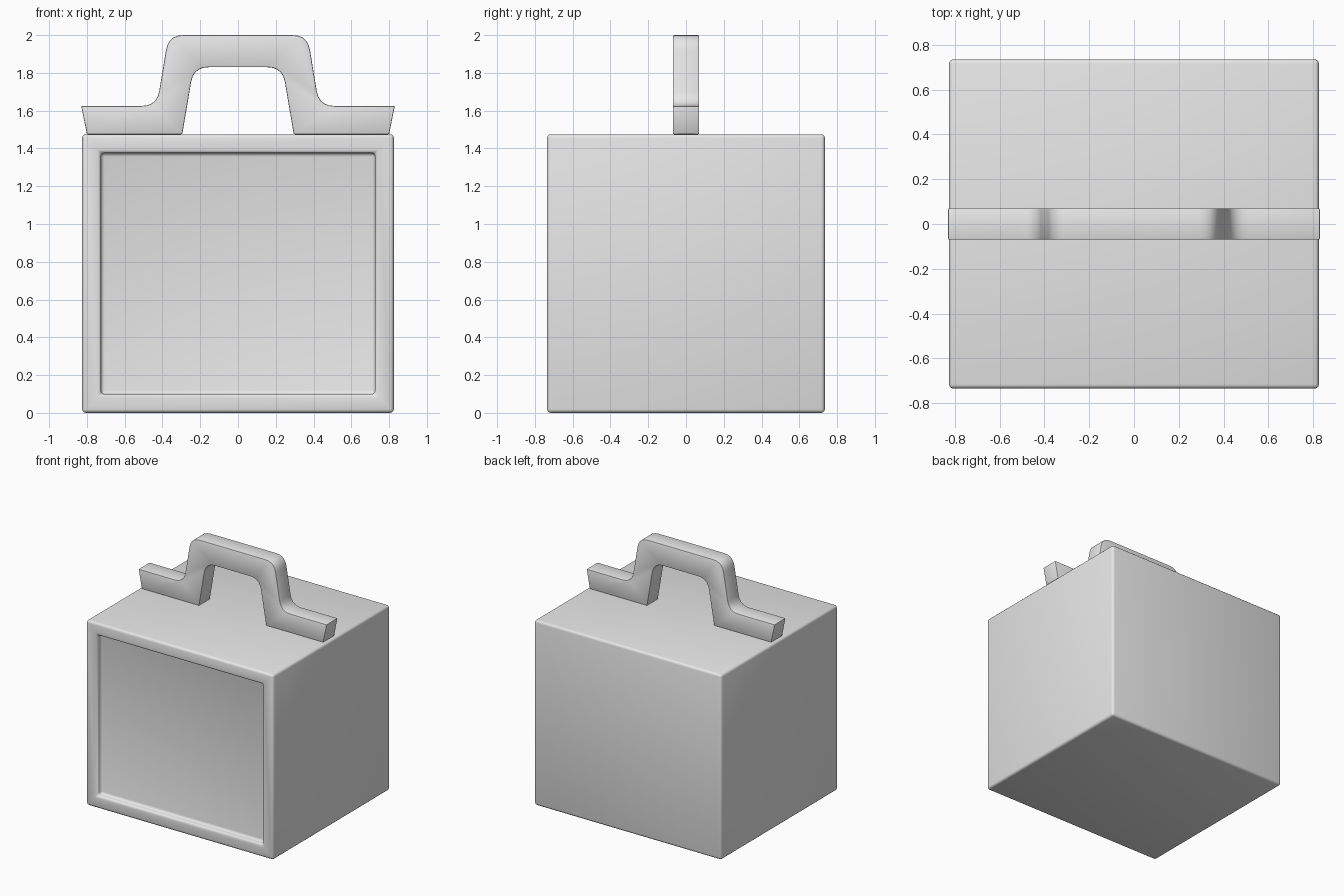
import bpy, bmesh, math
from mathutils import Vector

if "Cube" in bpy.data.objects:
    bpy.data.objects.remove(bpy.data.objects["Cube"], do_unlink=True)

grey = bpy.data.materials.new("light_grey")
grey.use_nodes = True
grey.diffuse_color = (0.8, 0.8, 0.8, 1)
grey.node_tree.nodes["Principled BSDF"].inputs["Base Color"].default_value = (0.8, 0.8, 0.8, 1)


def finish(bm, name, bevel, segments, angle):
    """Turn a bmesh into a bevelled, smooth-shaded object."""
    bmesh.ops.recalc_face_normals(bm, faces=bm.faces)
    mesh = bpy.data.meshes.new(name)
    bm.to_mesh(mesh)
    bm.free()
    mesh.materials.append(grey)
    obj = bpy.data.objects.new(name, mesh)
    bpy.context.collection.objects.link(obj)
    mod = obj.modifiers.new("soft_edges", "BEVEL")
    mod.width = bevel
    mod.segments = segments
    mod.limit_method = "ANGLE"
    mod.angle_limit = math.radians(40)
    bpy.ops.object.select_all(action="DESELECT")
    obj.select_set(True)
    bpy.context.view_layer.objects.active = obj
    bpy.ops.object.modifier_apply(modifier=mod.name)
    bpy.ops.object.shade_smooth_by_angle(angle=math.radians(angle))
    return obj


def fillet(points, steps=5):
    """Round each (x, z, radius) corner of a closed outline."""
    outline = []
    for i, (x, z, r) in enumerate(points):
        corner = Vector((x, z))
        if not r:
            outline.append(corner)
            continue
        a = corner + (Vector(points[i - 1][:2]) - corner).normalized() * r
        b = corner + (Vector(points[(i + 1) % len(points)][:2]) - corner).normalized() * r
        for s in range(steps + 1):
            t = s / steps
            outline.append(a * (1 - t) ** 2 + corner * 2 * t * (1 - t) + b * t * t)
    return outline


# Box body with a recessed front panel
bm = bmesh.new()
bmesh.ops.create_cube(bm, size=1)
bmesh.ops.scale(bm, vec=(1.65, 1.47, 1.475), verts=bm.verts)
bmesh.ops.translate(bm, vec=(0, 0, 1.475 / 2), verts=bm.verts)
front = min(bm.faces, key=lambda f: f.calc_center_median().y)
bmesh.ops.inset_region(bm, faces=[front], thickness=0.14)
sunk = bmesh.ops.extrude_discrete_faces(bm, faces=[front])["faces"][0]
bmesh.ops.translate(bm, vec=(0, 0.05, 0), verts=sunk.verts)
finish(bm, "box_body", 0.02, 3, 60)

# Carrying handle, mirrored from its half profile
half = [(0.295, 1.475, 0), (0.80, 1.475, 0), (0.83, 1.625, 0),
        (0.43, 1.625, 0.08), (0.368, 2.0, 0.08)]
inner = [(-0.235, 1.83, 0.08), (0.235, 1.83, 0.08)]
left = [(-x, z, r) for x, z, r in reversed(half)]
outline = fillet(half + left + inner)
bm = bmesh.new()
face = bm.faces.new([bm.verts.new((p.x, -0.07, p.y)) for p in outline])
side = bmesh.ops.extrude_face_region(bm, geom=[face])["geom"]
bmesh.ops.translate(bm, vec=(0, 0.14, 0),
                    verts=[v for v in side if isinstance(v, bmesh.types.BMVert)])
finish(bm, "handle", 0.006, 2, 40)
